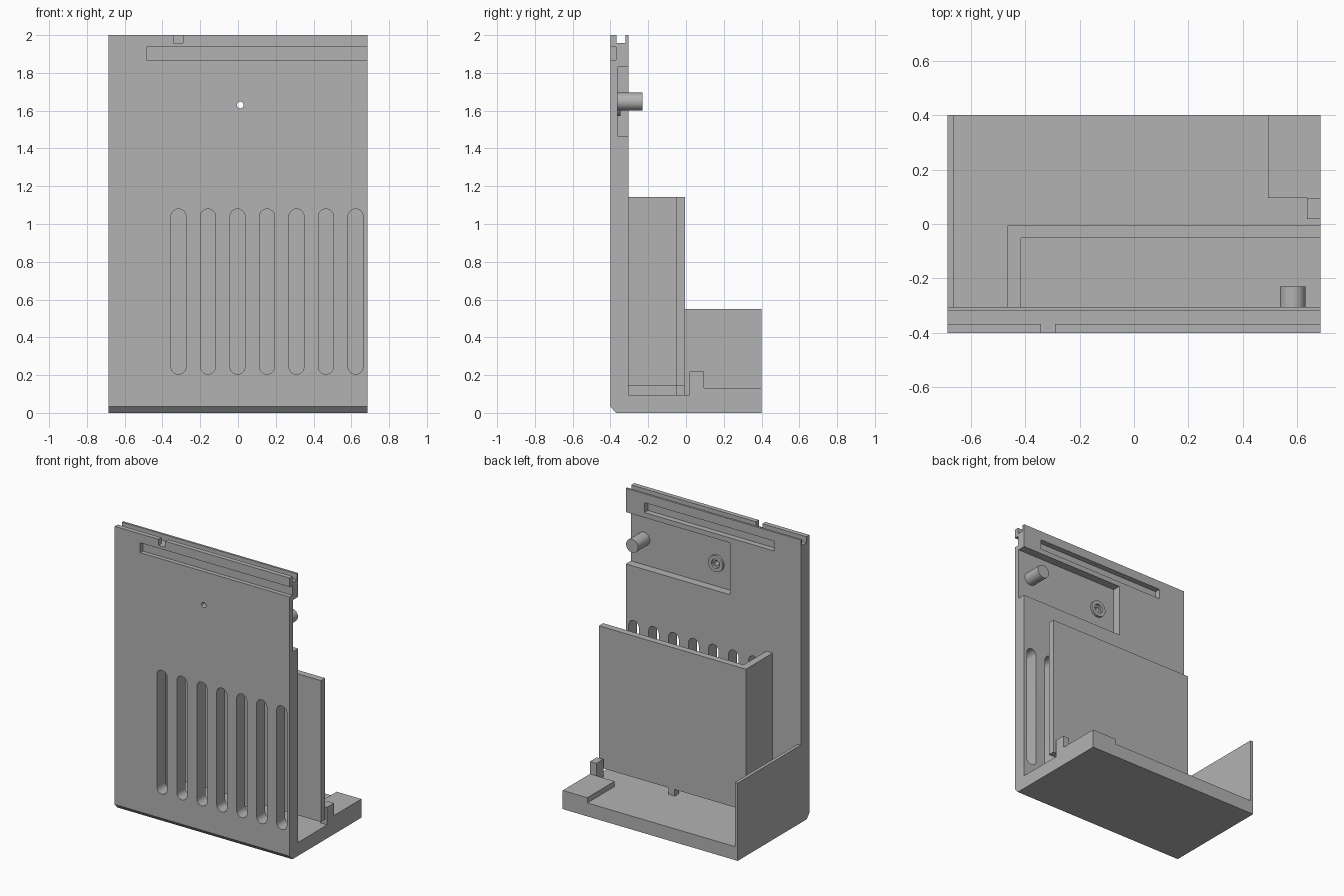
import bpy, bmesh, math
from mathutils import Matrix

if "Cube" in bpy.data.objects:
    bpy.data.objects.remove(bpy.data.objects["Cube"])

grey = bpy.data.materials.new("grey")
grey.diffuse_color = (0.45, 0.45, 0.45, 1)
grey.use_nodes = True
grey.node_tree.nodes["Principled BSDF"].inputs["Base Color"].default_value = grey.diffuse_color


def finish(name, bm):
    bmesh.ops.recalc_face_normals(bm, faces=bm.faces)
    me = bpy.data.meshes.new(name)
    bm.to_mesh(me)
    bm.free()
    me.materials.append(grey)
    ob = bpy.data.objects.new(name, me)
    bpy.context.collection.objects.link(ob)
    return ob


def prism(name, pts, axis, a, b):
    """Extrude a 2D outline along x (points are y, z) or y (points are x, z)."""
    bm = bmesh.new()
    place = (lambda p, t: (t, p[0], p[1])) if axis == "x" else (lambda p, t: (p[0], t, p[1]))
    f = bm.faces.new([bm.verts.new(place(p, a)) for p in pts])
    ext = bmesh.ops.extrude_face_region(bm, geom=[f])
    d = place((0, 0), b - a)
    bmesh.ops.translate(bm, verts=[v for v in ext["geom"] if isinstance(v, bmesh.types.BMVert)], vec=d)
    return finish(name, bm)


def box(name, x0, x1, y0, y1, z0, z1):
    return prism(name, [(y0, z0), (y1, z0), (y1, z1), (y0, z1)], "x", x0, x1)


def rod(name, x, z, r, y0, y1, n=32):
    bm = bmesh.new()
    bmesh.ops.create_cone(bm, cap_ends=True, segments=n, radius1=r, radius2=r, depth=y1 - y0,
                          matrix=Matrix.Translation((x, (y0 + y1) / 2, z)) @ Matrix.Rotation(math.pi / 2, 4, "X"))
    return finish(name, bm)


def slot(x, r, z0, z1, n=12):
    pts = [(x + r * math.cos(math.pi * i / n), z1 - r + r * math.sin(math.pi * i / n)) for i in range(n + 1)]
    pts += [(x - r * math.cos(math.pi * i / n), z0 + r - r * math.sin(math.pi * i / n)) for i in range(n + 1)]
    return prism("slot_cutter", pts, "y", -0.5, -0.2)


def cut(ob, cutters):
    bpy.context.view_layer.objects.active = ob
    for c in cutters:
        m = ob.modifiers.new("cut", "BOOLEAN")
        m.operation, m.solver, m.object = "DIFFERENCE", "EXACT", c
        bpy.ops.object.modifier_apply(modifier=m.name)
        bpy.data.objects.remove(c)


def smooth(ob):
    bpy.ops.object.select_all(action="DESELECT")
    ob.select_set(True)
    bpy.context.view_layer.objects.active = ob
    bpy.ops.object.shade_smooth_by_angle(angle=math.radians(30))


W, BACK, FACE = 0.685, -0.305, -0.362   # half width, plate back, recess face

# Front plate and floor as one L profile with a bevelled lower front edge
body = prism("plate_and_floor", [(-0.4, 0.033), (-0.37, 0), (0.4, 0), (0.4, 0.095),
                                 (BACK, 0.095), (BACK, 2), (-0.4, 2)], "x", -W, W)
cut(body, [
    box("top_groove", -1, 1, -0.367, -0.32, 1.957, 2.1),
    box("lip_notch", -0.342, -0.29, -0.5, -0.35, 1.957, 2.1),
    box("front_channel", -0.485, 1, -0.5, -0.37, 1.867, 1.937),
    box("back_pocket", -0.475, 0.54, -0.345, -0.2, 1.867, 1.937),
    box("back_recess", -0.13, 1, FACE, -0.2, 1.465, 1.832),
    rod("pin_hole", 0.012, 1.63, 0.018, -0.5, -0.2, 24),
] + [slot(-0.315 + 0.1562 * i, 0.04, 0.205, 1.08) for i in range(7)])
smooth(body)

# Low side wall
box("side_wall", -W, -0.662, BACK, 0.4, 0.095, 0.55)

# Raised inner guard: back panel with a return to the plate, on a small foot
g = [(-0.465, BACK), (-0.415, BACK), (-0.415, -0.052), (W, -0.052), (W, -0.005), (-0.465, -0.005)]
bm = bmesh.new()
face = bm.faces.new([bm.verts.new((x, y, 0.142)) for x, y in g])
ext = bmesh.ops.extrude_face_region(bm, geom=[face])
bmesh.ops.translate(bm, vec=(0, 0, 1.0), verts=[v for v in ext["geom"] if isinstance(v, bmesh.types.BMVert)])
finish("inner_guard", bm)
box("guard_foot", 0.092, 0.142, -0.052, -0.005, 0.095, 0.142)

# Raised corner ledge and stop post
box("corner_ledge", 0.492, W, 0.095, 0.4, 0.095, 0.132)
box("stop_post", 0.635, W, 0.018, 0.095, 0.095, 0.22)

# Peg and ring boss in the back recess
smooth(rod("peg", 0.583, 1.648, 0.047, FACE, -0.23))
boss = rod("ring_boss", 0.012, 1.63, 0.058, FACE, -0.346)
cut(boss, [rod("boss_hole", 0.012, 1.63, 0.032, -0.5, -0.2)])
smooth(boss)
